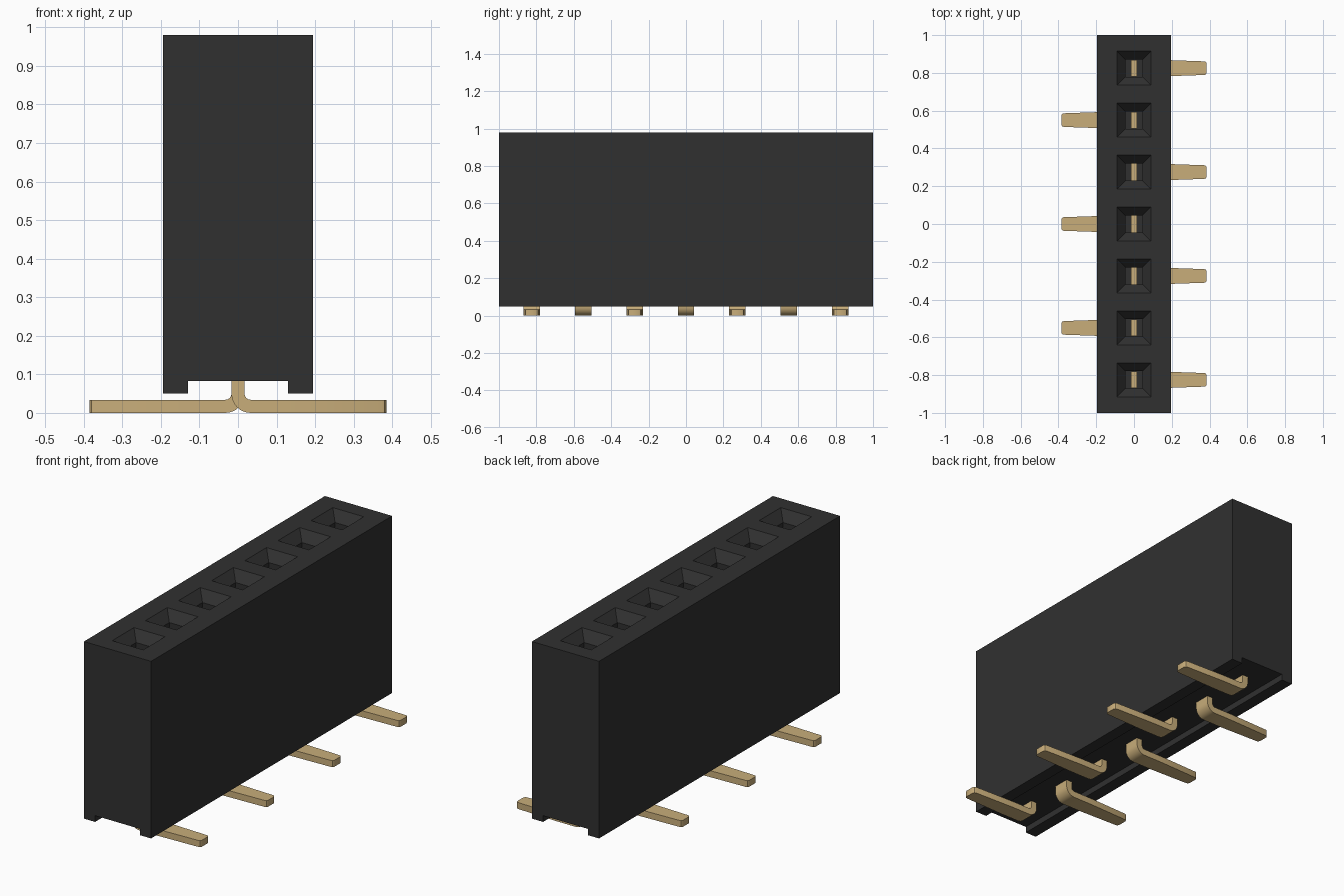
import bpy, bmesh, math
from mathutils import Vector

cube = bpy.data.objects.get("Cube")
if cube:
    bpy.data.objects.remove(cube, do_unlink=True)

PITCH, COUNT = 0.275, 7
TOP = 0.98


def material(name, rgb, rough):
    m = bpy.data.materials.new(name)
    m.use_nodes = True
    m.diffuse_color = (*rgb, 1)
    node = m.node_tree.nodes["Principled BSDF"]
    node.inputs["Base Color"].default_value = (*rgb, 1)
    node.inputs["Roughness"].default_value = rough
    return m


black = material("black plastic", (0.03, 0.03, 0.03), 0.6)
gold = material("gold plating", (0.58, 0.42, 0.195), 0.5)


def make_object(name, bm, mat):
    bmesh.ops.recalc_face_normals(bm, faces=bm.faces)
    me = bpy.data.meshes.new(name)
    bm.to_mesh(me)
    bm.free()
    me.materials.append(mat)
    ob = bpy.data.objects.new(name, me)
    bpy.context.collection.objects.link(ob)
    return ob


pin_rows = [(i - (COUNT - 1) / 2) * PITCH for i in range(COUNT)]

# Housing: channelled profile extruded along y
bm = bmesh.new()
half = [(0.13, 0.083), (0.13, 0.05), (0.195, 0.05), (0.195, TOP)]
outline = half + [(-x, z) for x, z in reversed(half)]
face = bm.faces.new([bm.verts.new((x, -1, z)) for x, z in outline])
ext = bmesh.ops.extrude_face_region(bm, geom=[face])["geom"]
bmesh.ops.translate(bm, vec=(0, 2, 0), verts=[v for v in ext if isinstance(v, bmesh.types.BMVert)])
bmesh.ops.recalc_face_normals(bm, faces=bm.faces)

# Divide only the top into one cell per socket
for y in pin_rows[:-1]:
    top = [f for f in bm.faces if f.calc_center_median().z > TOP - 0.001]
    geom = top + list({e for f in top for e in f.edges}) + list({v for f in top for v in f.verts})
    bmesh.ops.bisect_plane(bm, geom=geom, plane_co=(0, y + PITCH / 2, 0), plane_no=(0, 1, 0))

# Sockets: chamfered mouth leading to a square shaft
cells = [f for f in bm.faces if f.calc_center_median().z > TOP - 0.001]
for f in cells:
    mid = f.calc_center_median().y
    y = min(pin_rows, key=lambda r: abs(r - mid))
    for r, z in ((0.09, TOP), (0.046, TOP - 0.05), (0.046, 0.5)):
        bmesh.ops.inset_individual(bm, faces=[f], thickness=0.01)
        c = f.calc_center_median()
        for v in f.verts:
            v.co = (math.copysign(r, v.co.x - c.x), y + math.copysign(r, v.co.y - c.y), z)
make_object("housing", bm, black)


# Contacts: flat strip bent outward into a tapered solder foot
def contact(name, y, side):
    t = 0.017
    sections = [((-t, 0.75), (t, 0.75), 0.044)]
    for i in range(9):
        a = math.pi / 2 * i / 8
        d = Vector((-math.cos(a), -math.sin(a)))
        c = Vector((0.033, 0.05))
        sections.append((c + d * 0.05, c + d * 0.016, 0.044))
    for x, w in ((0.14, 0.044), (0.372, 0.036), (0.38, 0.033), (0.385, 0.025)):
        sections.append(((x, 0), (x, 2 * t), w))
    bm = bmesh.new()
    rings = []
    for outer, inner, w in sections:
        pts = [(outer, -w), (inner, -w), (inner, w), (outer, w)]
        rings.append([bm.verts.new((side * p[0], y + dy, p[1])) for p, dy in pts])
    for a, b in zip(rings, rings[1:]):
        for i in range(4):
            j = (i + 1) % 4
            bm.faces.new((a[i], a[j], b[j], b[i]))
    bm.faces.new(rings[0])
    bm.faces.new(rings[-1])
    ob = make_object(name, bm, gold)
    bpy.ops.object.select_all(action="DESELECT")
    ob.select_set(True)
    bpy.context.view_layer.objects.active = ob
    bpy.ops.object.shade_smooth_by_angle(angle=math.radians(35))


for i, y in enumerate(pin_rows):
    contact(f"contact_{i + 1}", y, 1 if i % 2 == 0 else -1)
